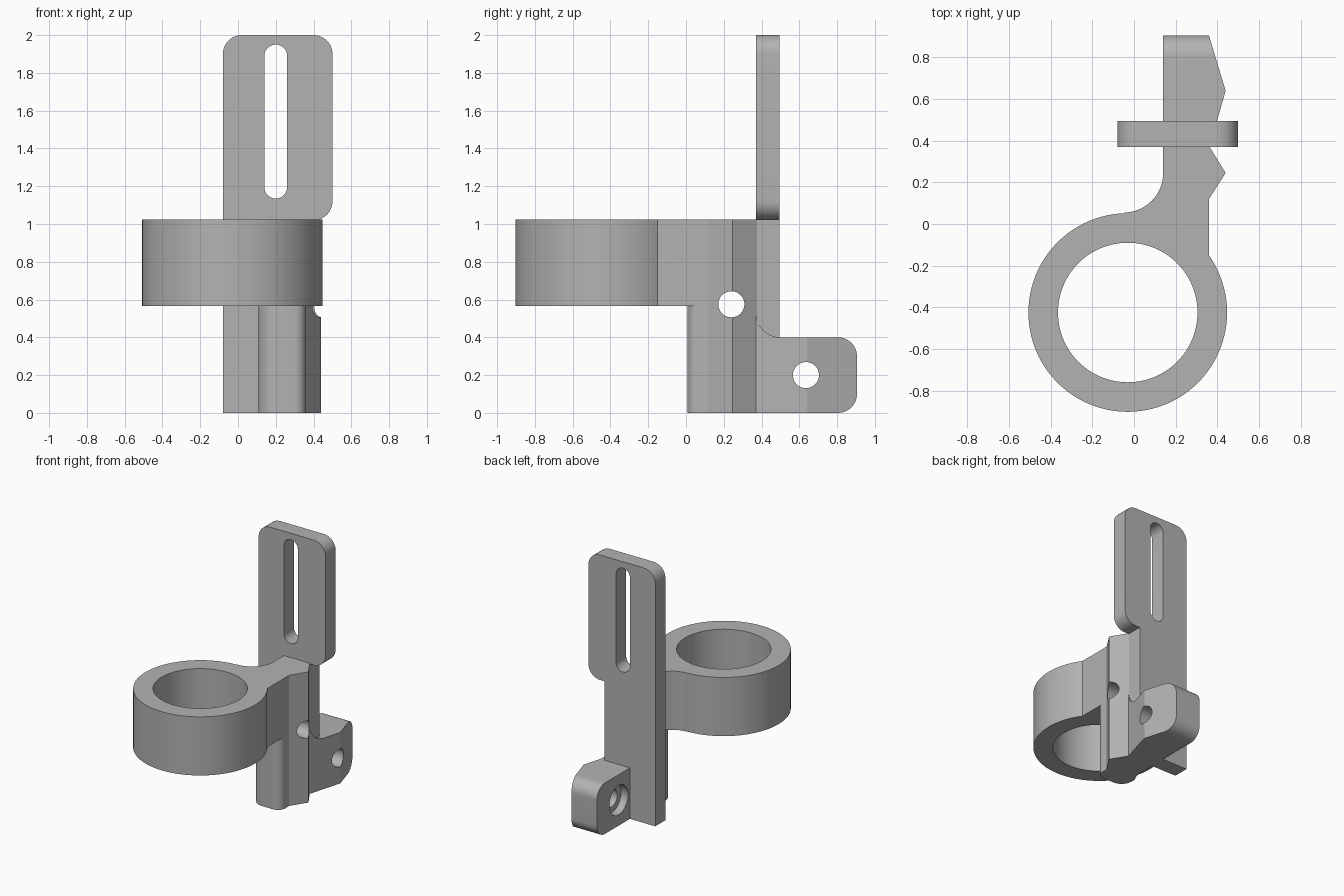
import bpy, bmesh
from math import sin, cos, radians, pi
from mathutils import Vector

cube = bpy.data.objects.get("Cube")
if cube:
    bpy.data.objects.remove(cube, do_unlink=True)

grey = bpy.data.materials.new("plain grey")
grey.use_nodes = True
colour = (0.45, 0.45, 0.45, 1)
grey.diffuse_color = colour
grey.node_tree.nodes["Principled BSDF"].inputs["Base Color"].default_value = colour


def arc(cx, cy, r, start, end, n=16):
    """Points on an arc, angles in degrees."""
    angles = [radians(start + (end - start) * i / n) for i in range(n + 1)]
    return [(cx + r * cos(a), cy + r * sin(a)) for a in angles]


def prism(name, outline, axis, low, high):
    """Extrude a 2D outline along an axis."""
    place = {"x": lambda a, b, d: (d, a, b),
             "y": lambda a, b, d: (a, d, b),
             "z": lambda a, b, d: (a, b, d)}[axis]
    bm = bmesh.new()
    face = bm.faces.new([bm.verts.new(place(a, b, low)) for a, b in outline])
    new = bmesh.ops.extrude_face_region(bm, geom=[face])["geom"]
    moved = [v for v in new if isinstance(v, bmesh.types.BMVert)]
    bmesh.ops.translate(bm, verts=moved, vec=Vector(place(0, 0, high - low)))
    bmesh.ops.recalc_face_normals(bm, faces=bm.faces)
    mesh = bpy.data.meshes.new(name)
    bm.to_mesh(mesh)
    bm.free()
    mesh.materials.append(grey)
    obj = bpy.data.objects.new(name, mesh)
    bpy.context.collection.objects.link(obj)
    return obj


def disc(name, a, b, r, axis, low, high, n=48):
    return prism(name, arc(a, b, r, 0, 360 - 360 / n, n - 1), axis, low, high)


def combine(target, other, operation):
    """Apply a boolean and remove the second object."""
    mod = target.modifiers.new(operation.lower(), "BOOLEAN")
    mod.operation, mod.object, mod.solver = operation, other, "EXACT"
    bpy.context.view_layer.objects.active = target
    bpy.ops.object.modifier_apply(modifier=mod.name)
    bpy.data.objects.remove(other, do_unlink=True)


# Upright plate: narrow below, wider with rounded corners above
R = 0.1
plate_outline = ([(-0.08, 0), (0.36, 0), (0.36, 1.02)]
                 + arc(0.5 - R, 1.02 + R, R, -90, 0)
                 + arc(0.5 - R, 2 - R, R, 0, 90)
                 + arc(-0.08 + R, 2 - R, R, 90, 180))
bracket = prism("clamp_bracket", plate_outline, "y", 0.37, 0.495)

# Adjustment slot
slot = arc(0.2, 1.89, 0.06, 0, 180) + arc(0.2, 1.195, 0.06, 180, 360)
combine(bracket, prism("slot_cutter", slot, "y", 0.2, 0.7), "DIFFERENCE")

# Ring and the arm that joins it to the plate
ring_x, ring_y, bottom, top = -0.03, -0.425, 0.565, 1.025
ridge = [(0.36, 0.12), (0.44, 0.245), (0.36, 0.375), (0.36, 0.43)]
arm = ([(0.14, 0.43)] + arc(-0.05, 0.245, 0.19, 0, -89)
       + [(-0.05, -0.2), (0.36, -0.2)] + ridge)
combine(bracket, prism("arm", arm, "z", bottom, top), "UNION")
combine(bracket, disc("ring", ring_x, ring_y, 0.477, "z", bottom, top, 96), "UNION")

# Lower post below the arm, with a rounded front
post = ([(0.14, 0.43)] + arc(-0.05, 0.245, 0.19, 0, -34, 8)
        + arc(0.2, 0.1, 0.092, 180, 270, 8)
        + arc(0.3, 0.068, 0.06, 270, 360, 8) + ridge)
combine(bracket, prism("post", post, "z", 0, bottom + 0.1), "UNION")

# Rear lug: ridged in plan, rounded in side profile
lug = prism("lug", [(0.14, 0.37), (0.363, 0.37), (0.44, 0.64),
                    (0.36, 0.905), (0.14, 0.905)], "z", -0.1, 0.7)
side = ([(0.37, 0)] + arc(0.805, R, R, -90, 0) + arc(0.805, 0.3, R, 0, 90)
        + arc(0.5, 0.53, 0.13, 270, 180))
combine(lug, prism("lug_side", side, "x", -0.2, 0.8), "INTERSECT")
combine(bracket, lug, "UNION")

# Bore, bolt holes and the lug counterbore
combine(bracket, disc("bore", ring_x, ring_y, 0.335, "z", 0.3, 1.3, 96), "DIFFERENCE")
for y, z in ((0.24, 0.575), (0.635, 0.2)):
    combine(bracket, disc("bolt_hole", y, z, 0.069, "x", -0.3, 0.8), "DIFFERENCE")
combine(bracket, disc("counterbore", 0.635, 0.2, 0.115, "x", 0, 0.2), "DIFFERENCE")

# Smooth the round walls, keep the edges crisp
bpy.ops.object.select_all(action="DESELECT")
bracket.select_set(True)
bpy.context.view_layer.objects.active = bracket
bpy.ops.object.shade_smooth_by_angle(angle=radians(25))
